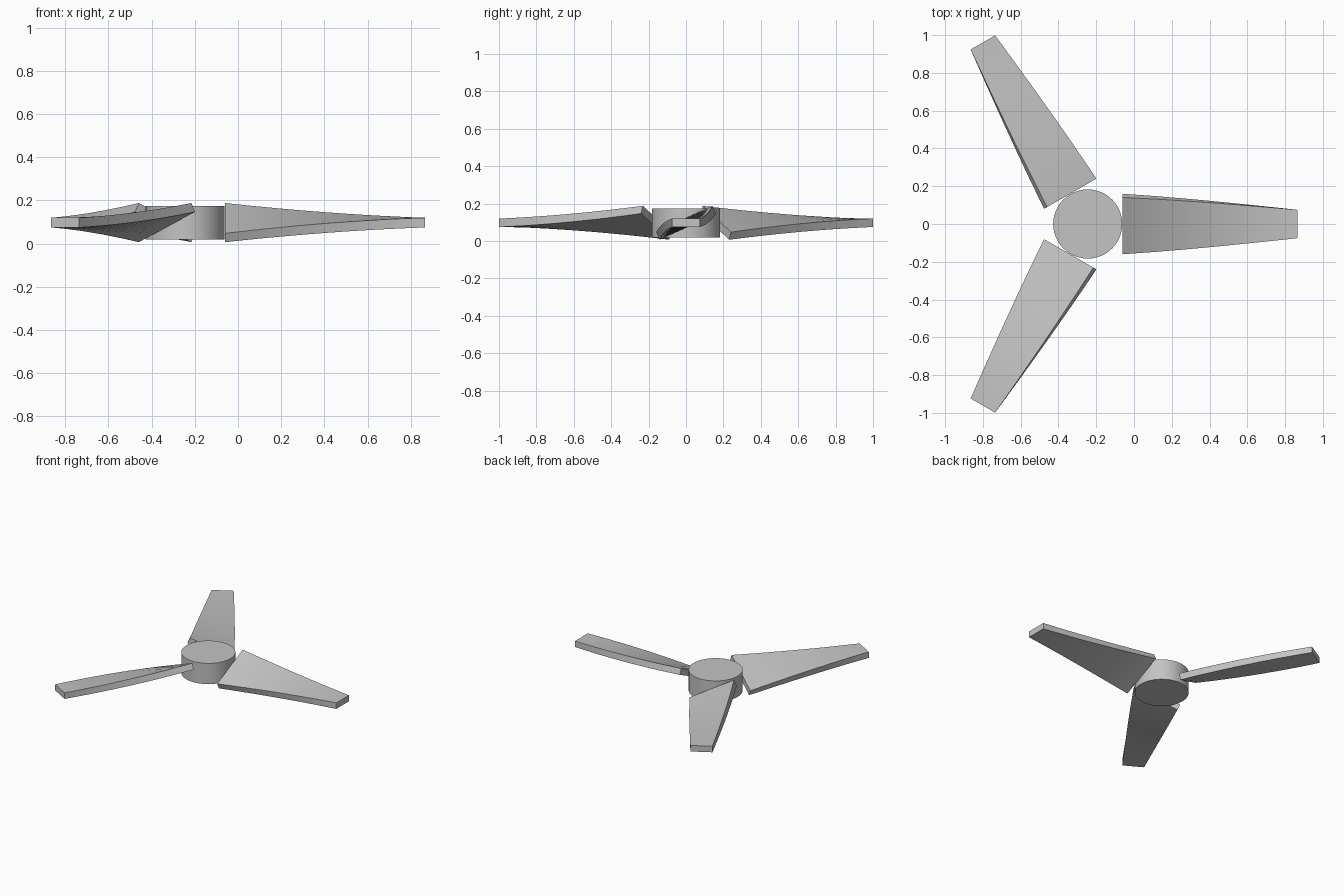
import bpy
import bmesh
import math
from mathutils import Matrix, Vector

cube = bpy.data.objects.get("Cube")
if cube:
    bpy.data.objects.remove(cube, do_unlink=True)

HUB = Vector((-0.245, 0, 0.0975))
HUB_RADIUS, HUB_HEIGHT = 0.183, 0.155
ROOT, TIP = 0.185, 1.11
ROOT_HALF, TIP_HALF = 0.166, 0.075
HALF_THICK = 0.0225
TWIST = math.radians(25)
STEPS = 16

grey = bpy.data.materials.new("plain grey")
grey.use_nodes = True
colour = (0.55, 0.55, 0.55, 1)
grey.diffuse_color = colour
grey.node_tree.nodes["Principled BSDF"].inputs["Base Color"].default_value = colour


def finish(bm, name):
    """Turn a bmesh into a grey object, smooth except at sharp edges."""
    bmesh.ops.recalc_face_normals(bm, faces=bm.faces)
    mesh = bpy.data.meshes.new(name)
    bm.to_mesh(mesh)
    bm.free()
    mesh.materials.append(grey)
    obj = bpy.data.objects.new(name, mesh)
    bpy.context.collection.objects.link(obj)
    bpy.ops.object.select_all(action='DESELECT')
    obj.select_set(True)
    bpy.context.view_layer.objects.active = obj
    bpy.ops.object.shade_smooth_by_angle(angle=math.radians(30))
    return obj


# Hub: a short round drum
bm = bmesh.new()
bmesh.ops.create_cone(bm, cap_ends=True, segments=48, radius1=HUB_RADIUS,
                      radius2=HUB_RADIUS, depth=HUB_HEIGHT)
finish(bm, "hub").location = HUB


def build_blade(name, turn):
    """Loft a tapered rectangle whose pitch fades to flat at the tip."""
    bm = bmesh.new()
    rings = []
    for i in range(STEPS + 1):
        t = i / STEPS
        half = ROOT_HALF + (TIP_HALF - ROOT_HALF) * t
        pitch = Matrix.Rotation(TWIST * (1 - t), 3, 'X')
        along = Vector((ROOT + (TIP - ROOT) * t, 0, 0))
        rings.append([bm.verts.new(along + pitch @ Vector((0, sy * half, sz * HALF_THICK)))
                      for sy, sz in ((-1, -1), (1, -1), (1, 1), (-1, 1))])
    for a, b in zip(rings, rings[1:]):
        for k in range(4):
            n = (k + 1) % 4
            bm.faces.new((a[k], a[n], b[n], b[k]))
    bm.faces.new(rings[0])
    bm.faces.new(rings[-1])
    blade = finish(bm, name)
    blade.location = HUB
    blade.rotation_euler.z = turn


# Three blades evenly spaced round the hub
for name, degrees in (("left_blade", 0), ("back_blade", 120), ("front_blade", 240)):
    build_blade(name, math.radians(degrees))
